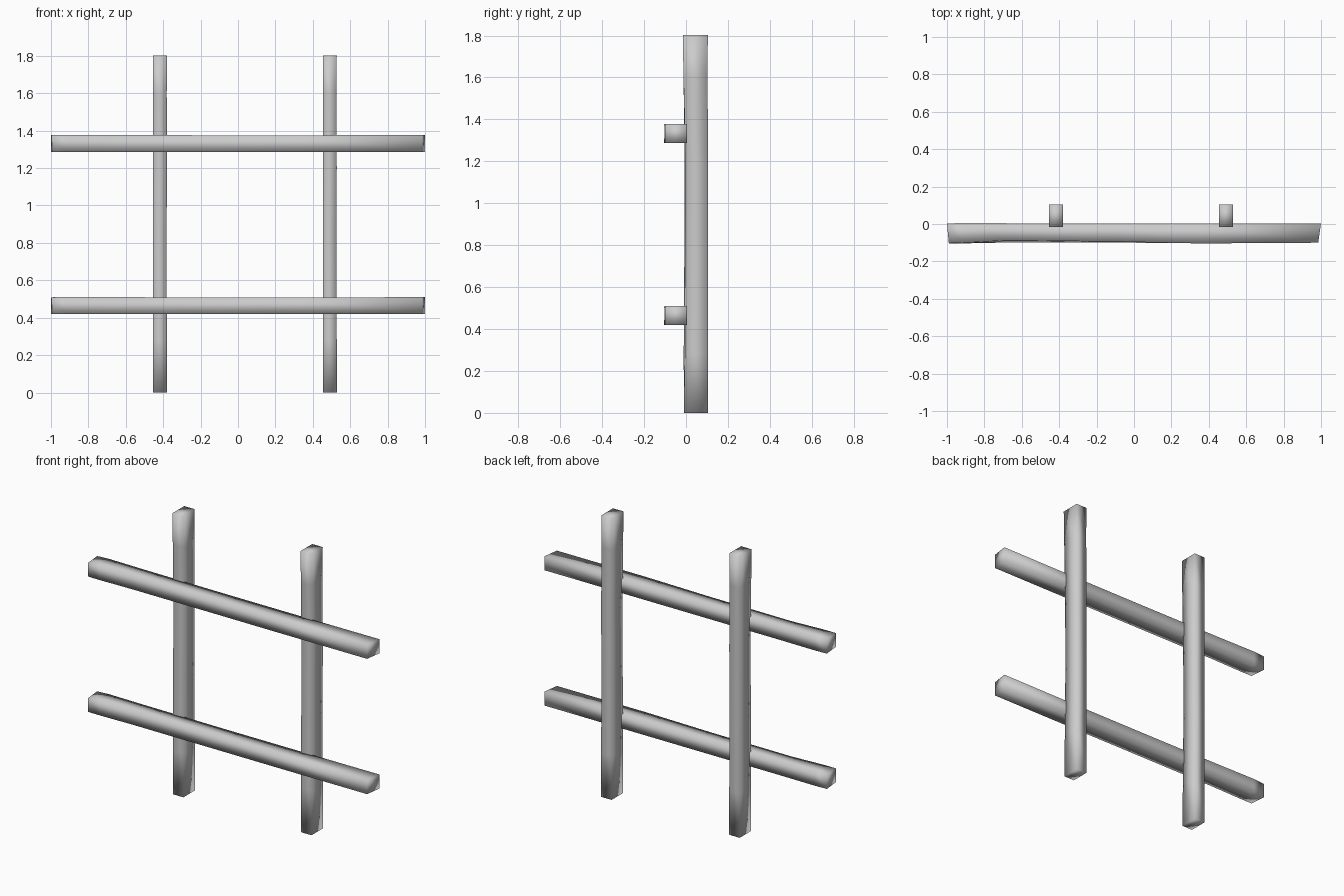
import bpy, bmesh
from mathutils import Vector

if "Cube" in bpy.data.objects:
    bpy.data.objects.remove(bpy.data.objects["Cube"])


def beam(name, stations, place):
    """Four-sided hewn beam: each station is (four corner points along, u, v)."""
    bm = bmesh.new()
    rings = [[bm.verts.new(place(Vector(p))) for p in ring] for ring in stations]
    for a, b in zip(rings, rings[1:]):
        for i in range(4):
            j = (i + 1) % 4
            bm.faces.new((a[i], a[j], b[j], b[i]))
    bm.faces.new(rings[0])
    bm.faces.new(rings[-1])
    bmesh.ops.recalc_face_normals(bm, faces=bm.faces)
    for f in bm.faces:
        f.smooth = True
    me = bpy.data.meshes.new(name)
    bm.to_mesh(me)
    bm.free()
    ob = bpy.data.objects.new(name, me)
    bpy.context.collection.objects.link(ob)
    return ob


def ring(t, u0, u1, v0, v1, skew=0.0, lean=0.0):
    # skew slants the cut end, lean shifts the upper edge of the u0 face
    return [(t + skew, u0, v0), (t, u1, v0), (t, u1, v1), (t + skew, u0 + lean, v1)]


# Horizontal rails: along x, u = y, v = z
rail = [
    ring(-1.0, -0.103, 0.002, -0.045, 0.044, 0.01),
    ring(-0.92, -0.104, 0.006, -0.045, 0.046, 0, 0.004),
    ring(-0.68, -0.099, 0.004, -0.045, 0.045, 0, 0.012),
    ring(-0.1, -0.1, 0.004, -0.045, 0.043, 0, 0.006),
    ring(0.35, -0.101, 0.004, -0.045, 0.043, 0, -0.003),
    ring(1.0, -0.1, 0.004, -0.045, 0.045, -0.015),
]
for label, z in (("lower", 0.465), ("upper", 1.332)):
    beam(label + "_rail", rail, lambda p, z=z: Vector((p.x, p.y, p.z + z)))

# Upright posts: along z, u = y, v = x
post = [
    ring(0.0, -0.01, 0.105, -0.037, 0.037),
    ring(0.28, -0.011, 0.105, -0.037, 0.037, 0, 0.006),
    ring(0.75, -0.008, 0.105, -0.037, 0.035, 0, 0.006),
    ring(1.2, -0.006, 0.105, -0.037, 0.037, 0, 0.004),
    ring(1.6, -0.012, 0.103, -0.037, 0.036),
    ring(1.803, -0.015, 0.104, -0.037, 0.037),
]
for label, x in (("left", -0.417), ("right", 0.491)):
    beam(label + "_post", post, lambda p, x=x: Vector((p.z + x, p.y, p.x)))
